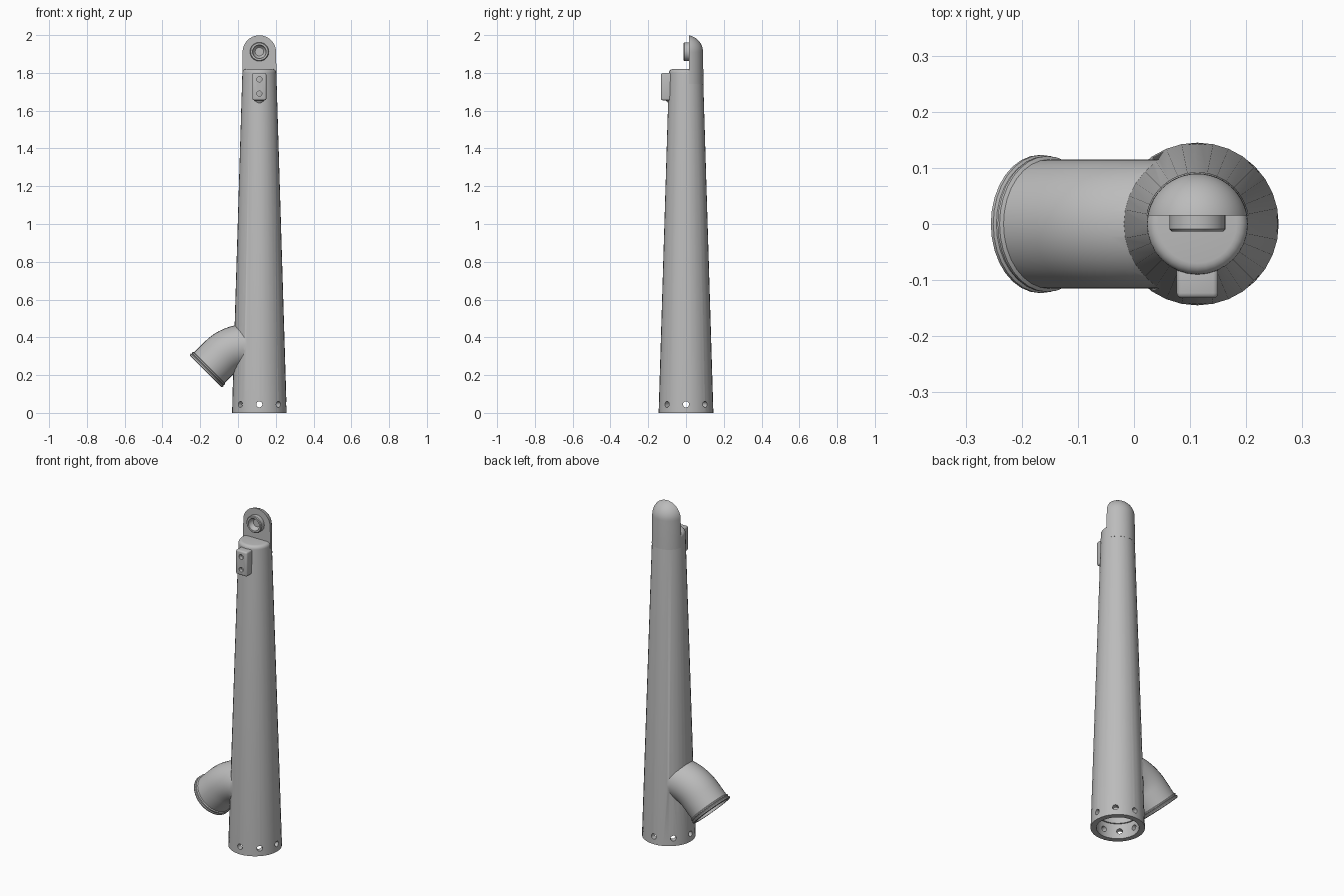
import bpy, bmesh, math
from mathutils import Vector

if "Cube" in bpy.data.objects:
    bpy.data.objects.remove(bpy.data.objects["Cube"])

grey = bpy.data.materials.new("plain_grey")
grey.use_nodes = True
grey.diffuse_color = (0.5, 0.5, 0.5, 1)
grey.node_tree.nodes["Principled BSDF"].inputs["Base Color"].default_value = (0.5, 0.5, 0.5, 1)

CX = 0.113          # axis of the main tube
UP = Vector((0, 0, 1))
BACK = Vector((0, 1, 0))


def add_object(name, bm):
    bmesh.ops.recalc_face_normals(bm, faces=bm.faces)
    mesh = bpy.data.meshes.new(name)
    bm.to_mesh(mesh)
    bm.free()
    obj = bpy.data.objects.new(name, mesh)
    bpy.context.collection.objects.link(obj)
    mesh.materials.append(grey)
    return obj


def swept(name, stations, sides=32):
    """Closed solid through circles given as (centre, axis direction, radius)."""
    bm = bmesh.new()
    rings = []
    for centre, axis, radius in stations:
        side = BACK if abs(axis.y) < 0.5 and abs(axis.x) > 0.01 else Vector((-axis.y, axis.x, 0))
        if side.length < 0.1:
            side = BACK
        side = side.normalized()
        other = axis.cross(side).normalized()
        rings.append([bm.verts.new(centre + radius * (side * math.cos(a) + other * math.sin(a)))
                      for a in (math.tau * i / sides for i in range(sides))])
    for low, high in zip(rings, rings[1:]):
        for i in range(sides):
            j = (i + 1) % sides
            bm.faces.new((low[i], low[j], high[j], high[i]))
    bm.faces.new(rings[0][::-1])
    bm.faces.new(rings[-1])
    return add_object(name, bm)


def lathe(name, base, axis, profile, sides=32):
    """Profile is a list of (radius, distance along the axis)."""
    return swept(name, [(base + axis * d, axis, r) for r, d in profile], sides)


def box(name, low, high):
    bm = bmesh.new()
    bmesh.ops.create_cube(bm, size=1)
    low, high = Vector(low), Vector(high)
    for v in bm.verts:
        v.co = (low + high) / 2 + v.co * (high - low)
    return add_object(name, bm)


def apply(obj, mod):
    bpy.context.view_layer.objects.active = obj
    bpy.ops.object.modifier_apply(modifier=mod.name)


def combine(obj, tool, operation='DIFFERENCE'):
    mod = obj.modifiers.new("join", 'BOOLEAN')
    mod.operation, mod.solver, mod.object = operation, 'EXACT', tool
    apply(obj, mod)
    bpy.data.objects.remove(tool)


def smooth(obj):
    bpy.ops.object.select_all(action='DESELECT')
    obj.select_set(True)
    bpy.context.view_layer.objects.active = obj
    bpy.ops.object.shade_smooth_by_angle(angle=math.radians(35))


base = Vector((CX, 0, 0))

# Tapered main tube with a rounded shoulder
shoulder = [(0.07 + 0.02 * math.cos(a), 1.8 + 0.02 * math.sin(a))
            for a in (math.pi / 2 * i / 5 for i in range(6))]
tube = lathe("main_tube", base, UP, [(0.145, 0)] + shoulder)

# Side branch: straight mouth with a double rim, then a bend into the tube
slope = Vector((1, 0, 1)).normalized()
mouth = Vector((-0.171, 0, 0.22))
bend_start = mouth + slope * 0.107
BEND = 0.2


def bend(radius):
    centre = bend_start + Vector((1, 0, -1)).normalized() * BEND
    stations = []
    for i in range(9):
        a = math.radians(45 + 45 * i / 8)
        out = Vector((-math.cos(a), 0, math.sin(a)))
        stations.append((centre + out * BEND, Vector((math.sin(a), 0, math.cos(a))), radius))
    return stations


rim = [(0.119, 0), (0.123, 0.004), (0.123, 0.01), (0.118, 0.013),
       (0.118, 0.017), (0.121, 0.019), (0.121, 0.024), (0.115, 0.028)]
branch = swept("side_branch", [(mouth + slope * d, slope, r) for r, d in rim] + bend(0.115))
combine(tube, branch, 'UNION')

# Hollow interior of the tube and branch
combine(tube, lathe("bore", base, UP, [(0.114, -0.05), (0.114, 0.09), (0.107, 0.0901), (0.07, 1.6)]))
combine(tube, swept("branch_bore", [(mouth - slope * 0.05, slope, 0.103)] + bend(0.103)))

# Ring of fixing holes near the foot
for i in range(4):
    a = math.pi * i / 4
    axis = Vector((math.cos(a), math.sin(a), 0))
    hole = lathe("foot_hole", base + UP * 0.045 - axis * 0.2, axis, [(0.016, 0), (0.016, 0.4)], 16)
    combine(tube, hole)
smooth(tube)

# Domed half-round lug at the top, flat towards the front
dome = [(0.09 * math.cos(a), 1.91 + 0.09 * math.sin(a))
        for a in (math.pi / 2 * i / 12 for i in range(12))]
lug = lathe("top_lug", base, UP, [(0.0925, 1.74)] + dome + [(0.002, 2.0)], 48)
combine(lug, box("lug_cut", (CX - 0.3, -0.3, 1.6), (CX + 0.3, 0.015, 2.2)))
smooth(lug)

# Eye ring on the lug with a dished centre
eye = Vector((CX, -0.013, 1.912))
ring = lathe("eye_ring", eye, BACK, [(0.046, 0), (0.05, 0.004), (0.05, 0.04)])
bm = bmesh.new()
bmesh.ops.create_uvsphere(bm, u_segments=32, v_segments=16, radius=0.036)
bmesh.ops.translate(bm, verts=bm.verts, vec=eye)
combine(ring, add_object("dish", bm))
smooth(ring)

# Bracket block with two screw holes
bracket = box("front_bracket", (CX - 0.037, -0.132, 1.655), (CX + 0.037, -0.06, 1.8))
bevel = bracket.modifiers.new("round", 'BEVEL')
bevel.width, bevel.segments = 0.009, 3
apply(bracket, bevel)
for z in (1.69, 1.766):
    hole = lathe("screw_hole", Vector((CX, -0.2, z)), BACK, [(0.014, 0), (0.014, 0.1)], 16)
    combine(bracket, hole)
smooth(bracket)

# Sloped foot blending the bracket into the tube
smooth(lathe("bracket_blend", Vector((CX, -0.078, 1.63)), UP,
             [(0.012, 0), (0.018, 0.012), (0.03, 0.025), (0.034, 0.04), (0.034, 0.16)], 24))
